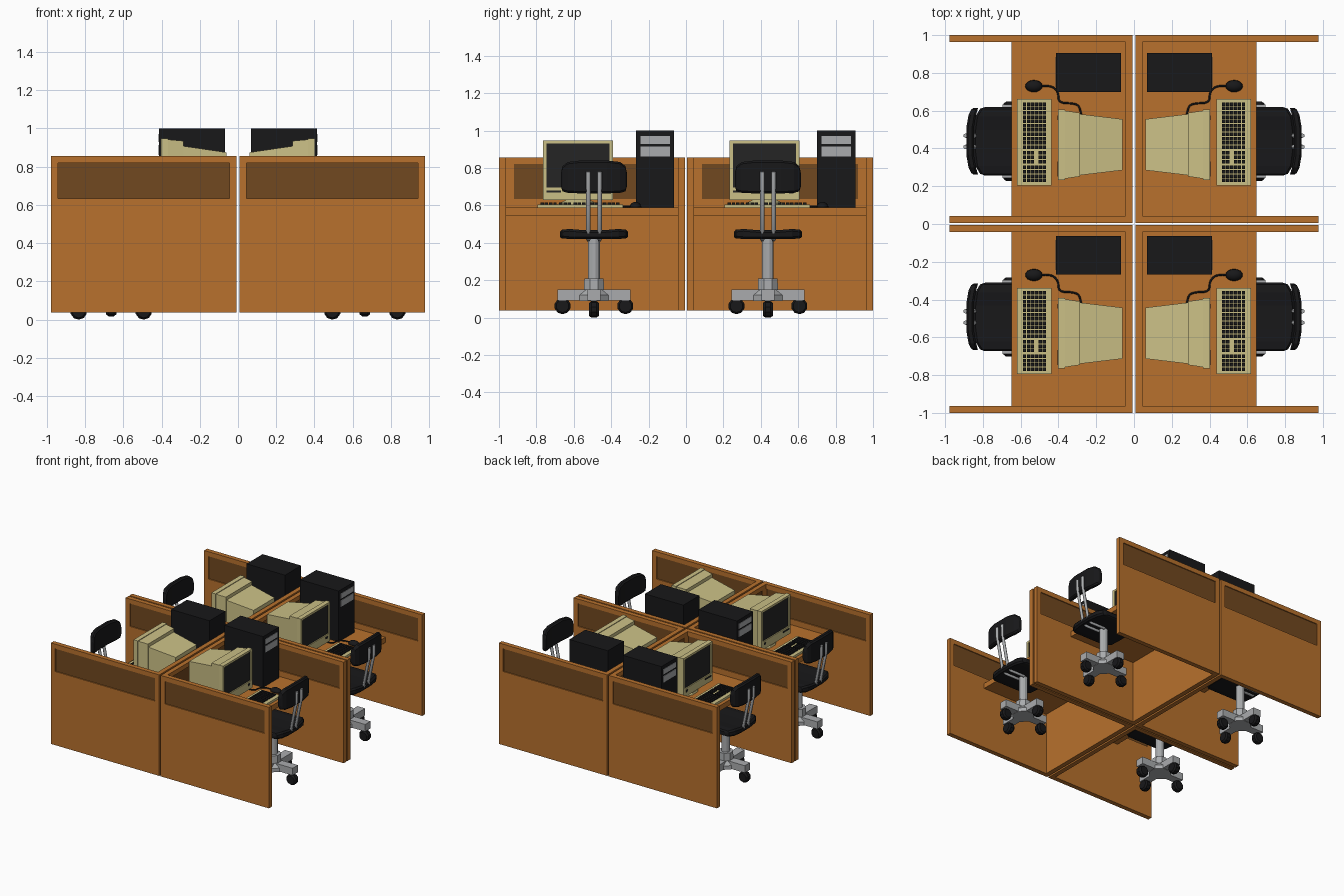
import bpy, bmesh
from math import sin, cos, pi
from mathutils import Vector

if "Cube" in bpy.data.objects:
    bpy.data.objects.remove(bpy.data.objects["Cube"])


def material(name, r, g, b):
    m = bpy.data.materials.new(name)
    m.diffuse_color = (r, g, b, 1)
    m.use_nodes = True
    m.node_tree.nodes["Principled BSDF"].inputs["Base Color"].default_value = m.diffuse_color
    return m


WOOD = material("wood", 0.48, 0.165, 0.026)
DARK = material("dark_wood", 0.165, 0.065, 0.014)
CREAM = material("cream", 0.60, 0.53, 0.24)
BLACK = material("black", 0.009, 0.009, 0.01)
GLASS = material("screen_glass", 0.018, 0.018, 0.018)
METAL = material("metal", 0.40, 0.41, 0.42)


# Every part is built once for the back right desk, mirrored in x and repeated along y
def repeat(ob, mat, shift):
    ob.data.materials.append(mat)
    ob.modifiers.new("mirror", 'MIRROR').use_axis[0] = True
    a = ob.modifiers.new("repeat", 'ARRAY')
    a.count = 2
    a.use_relative_offset = False
    a.use_constant_offset = True
    a.constant_offset_displace = (0, -shift, 0)


def finish(name, bm, mat, shift):
    bmesh.ops.recalc_face_normals(bm, faces=bm.faces)
    me = bpy.data.meshes.new(name)
    bm.to_mesh(me)
    bm.free()
    ob = bpy.data.objects.new(name, me)
    bpy.context.collection.objects.link(ob)
    repeat(ob, mat, shift)
    return ob


def add_loft(bm, rings, closed=False):
    vs = [[bm.verts.new(p) for p in r] for r in rings]
    n = len(vs[0])
    pairs = list(zip(vs, vs[1:])) + ([(vs[-1], vs[0])] if closed else [])
    for a, b in pairs:
        for i in range(n):
            j = (i + 1) % n
            bm.faces.new((a[i], a[j], b[j], b[i]))
    if not closed:
        bm.faces.new(vs[0])
        bm.faces.new(vs[-1])


def loft(name, rings, mat, shift, closed=False):
    bm = bmesh.new()
    add_loft(bm, rings, closed)
    return finish(name, bm, mat, shift)


def rect(axis, h, a0, a1, b0, b1):
    """Rectangle across an axis at height h; a and b are the other two axes in order."""
    out = []
    for a, b in ((a0, b0), (a1, b0), (a1, b1), (a0, b1)):
        p = [a, b]
        p.insert(axis, h)
        out.append(p)
    return out


def boxes(name, dims, mat, shift):
    bm = bmesh.new()
    for x0, x1, y0, y1, z0, z1 in dims:
        add_loft(bm, [rect(2, z0, x0, x1, y0, y1), rect(2, z1, x0, x1, y0, y1)])
    return finish(name, bm, mat, shift)


def frame(name, axis, h0, h1, outer, inner, mat, shift):
    return loft(name, [rect(axis, h0, *outer), rect(axis, h1, *outer),
                       rect(axis, h1, *inner), rect(axis, h0, *inner)], mat, shift, True)


def lathe(name, profile, centre, axis, n, mat, shift):
    rings = []
    for r, h in profile:
        ring = []
        for i in range(n):
            t = 2 * pi * (i + 0.5) / n
            p = [r * cos(t), r * sin(t)]
            p.insert(axis, h)
            ring.append(Vector(p) + Vector(centre))
        rings.append(ring)
    return loft(name, rings, mat, shift)


def pipe(name, pts, r, mat, shift, kind='POLY'):
    cu = bpy.data.curves.new(name, 'CURVE')
    cu.dimensions = '3D'
    cu.bevel_depth = r
    cu.bevel_resolution = 1
    cu.resolution_u = 4
    cu.use_fill_caps = True
    s = cu.splines.new(kind)
    s.points.add(len(pts) - 1)
    for p, c in zip(s.points, pts):
        p.co = (*c, 1)
    if kind == 'NURBS':
        s.order_u = 3
        s.use_endpoint_u = True
    ob = bpy.data.objects.new(name, cu)
    bpy.context.collection.objects.link(ob)
    repeat(ob, mat, shift)


# Partitions with recessed dark panes, and the desk top
S, T, Z0, Z1 = 1.005, 0.037, 0.038, 0.857
for side, y in (("near", 0.005), ("far", 1 - T)):
    win = (0.045, 0.94, 0.635, 0.82)
    frame(side + "_partition", 1, y, y + T, (0.007, 0.978, Z0, Z1), win, WOOD, S)
    boxes(side + "_pane", [(win[0], win[1], y + .008, y + T - .008, win[2], win[3])], DARK, S)
frame("back_partition", 0, 0.007, 0.044, (0.005 + T, 1 - T, Z0, Z1),
      (0.085, 0.92, 0.635, 0.82), WOOD, S)
boxes("back_pane", [(0.015, 0.036, 0.085, 0.92, 0.635, 0.82)], DARK, S)
boxes("desk_top", [(0.044, 0.648, 0.005 + T, 1 - T, 0.545, 0.588)], WOOD, S)

# Monitor
C = 0.42
boxes_shift = 0.998


def mon(x, w, z0, z1):
    return rect(0, x, C - w, C + w, z0, z1)


loft("monitor_tube_housing", [mon(0.06, 0.135, 0.68, 0.875), mon(0.285, 0.162, 0.65, 0.908)],
     CREAM, boxes_shift)
loft("monitor_shell", [mon(0.285, 0.168, 0.645, 0.935), mon(0.365, 0.18, 0.638, 0.942)],
     CREAM, boxes_shift)
frame("monitor_bezel", 0, 0.365, 0.402, (C - .187, C + .187, 0.63, 0.947),
      (C - .168, C + .168, 0.695, 0.93), CREAM, boxes_shift)
boxes("monitor_screen", [(0.362, 0.394, C - .168, C + .168, 0.695, 0.93)], GLASS, boxes_shift)
boxes("monitor_buttons", [(0.40, 0.405, C - .168, C - .09, 0.668, 0.68),
                          (0.40, 0.405, C + .13, C + .155, 0.664, 0.68)], GLASS, boxes_shift)
lathe("monitor_stand", [(0.125, 0.588), (0.12, 0.602), (0.065, 0.63), (0.065, 0.66)],
      (0.255, C, 0), 2, 12, CREAM, boxes_shift)

# Keyboard, with rows of keys split into groups
loft("keyboard", [rect(1, y, 0.438, 0.62, 0.588, 0.606) for y in (0.205, 0.662)], CREAM, 1.0)
keys, y = [], 0.222
for col in range(18):
    for row in range(6):
        if not (4 <= col < 7 and row == 2):
            x = 0.467 + row * 0.0208
            keys.append((x, x + 0.0175, y, y + 0.0185, 0.604, 0.616))
    y += 0.0228 + (0.008 if col in (3, 6) else 0)
boxes("keys", keys, BLACK, 1.0)

# Mouse and its cable
bm = bmesh.new()
bmesh.ops.create_uvsphere(bm, u_segments=16, v_segments=8, radius=1)
for v in bm.verts:
    v.co = (0.53 + v.co.x * 0.046, 0.73 + v.co.y * 0.032, 0.589 + max(v.co.z, 0) * 0.03)
bmesh.ops.remove_doubles(bm, verts=bm.verts, dist=0.0005)
for f in bm.faces:
    f.smooth = True
finish("mouse", bm, BLACK, 1.0)
pipe("mouse_cable", [(0.49, 0.73, 0.596), (0.44, 0.735, 0.594), (0.40, 0.70, 0.594),
                     (0.40, 0.64, 0.594), (0.32, 0.64, 0.594), (0.28, 0.62, 0.594),
                     (0.275, 0.53, 0.594)], 0.005, BLACK, 1.0, 'NURBS')

# Computer tower with two drive bays
boxes("tower", [(0.068, 0.413, 0.70, 0.905, 0.588, 1.0)], BLACK, 0.968)
boxes("drive_bays", [(0.41, 0.416, 0.725, 0.883, 0.928, 0.97),
                     (0.41, 0.416, 0.725, 0.883, 0.862, 0.914)], METAL, 0.968)

# Chair
CX, CY, D = 0.663, 0.438, 0.93


def soft(y, x0, x1, z0, z1, c):
    """Section across y with chamfered corners."""
    pts = ((x0 + c, z0), (x1 - c, z0), (x1, z0 + c), (x1, z1 - c),
           (x1 - c, z1), (x0 + c, z1), (x0, z1 - c), (x0, z0 + c))
    return [(x, CY + y, z) for x, z in pts]


def both_sides(half):
    return [(-y, *r) for y, *r in half] + [(y, *r) for y, *r in reversed(half)]


seat = both_sides([(0.181, 0.52, 0.79, 0.43, 0.46), (0.172, 0.49, 0.815, 0.424, 0.47),
                   (0.13, 0.465, 0.84, 0.42, 0.474), (0.06, 0.46, 0.85, 0.42, 0.468)])
loft("seat", [soft(*s, 0.012) for s in seat], BLACK, D)
rest = both_sides([(0.176, 0.826, 0.85, 0.70, 0.775), (0.168, 0.828, 0.862, 0.675, 0.81),
                   (0.14, 0.836, 0.876, 0.667, 0.832), (0.07, 0.848, 0.888, 0.664, 0.84)])
loft("backrest", [soft(*s, 0.01) for s in rest], BLACK, D)
for side, dy in (("near", -0.03), ("far", 0.03)):
    pipe(side + "_back_strut", [(0.68, CY + dy, 0.418), (0.81, CY + dy, 0.418),
                                (0.84, CY + dy, 0.45), (0.89, CY + dy, 0.70),
                                (0.892, CY + dy, 0.78)], 0.012, METAL, D)
lathe("chair_column", [(0.032, 0.15), (0.032, 0.42)], (CX, CY, 0), 2, 12, METAL, D)
lathe("chair_hub", [(0.085, 0.09), (0.085, 0.12), (0.058, 0.15), (0.056, 0.21)],
      (CX, CY, 0), 2, 8, METAL, D)
boxes("chair_feet", [(CX - .195, CX + .195, CY - .034, CY + .034, 0.092, 0.15),
                     (CX - .034, CX + .034, CY - .195, CY + .195, 0.092, 0.15)], METAL, D)
wheel = [(0.034, -0.027), (0.044, -0.014), (0.044, 0.014), (0.034, 0.027)]
for label, dx, dy, axis, z in (("inner", -.17, 0, 1, 0.044), ("outer", .17, 0, 1, 0.044),
                               ("near", 0, -.168, 0, 0.062), ("far", 0, .168, 0, 0.062)):
    lathe(label + "_caster", wheel, (CX + dx, CY + dy, z), axis, 10, BLACK, D)
